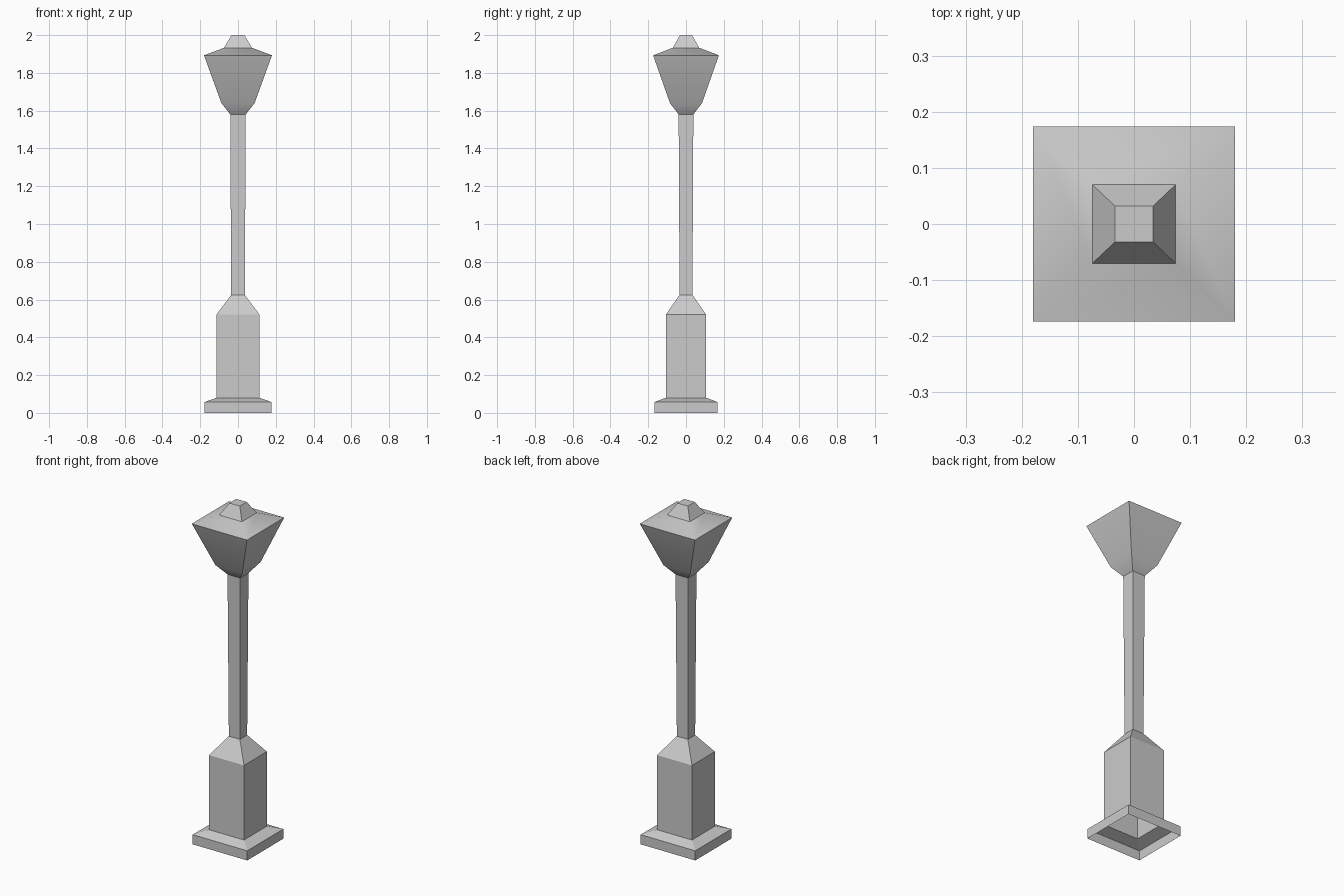
import bpy
import bmesh
import math

cube = bpy.data.objects.get("Cube")
if cube:
    bpy.data.objects.remove(cube)

# One plain grey for the whole lamp post
grey = bpy.data.materials.new("plain_grey")
grey.use_nodes = True
colour = (0.6, 0.6, 0.6, 1)
grey.diffuse_color = colour
grey.node_tree.nodes["Principled BSDF"].inputs["Base Color"].default_value = colour


def square_stack(name, rings, cap_top=False, smooth_angle=0):
    """Join rectangular rings (half x, half y, z) into an open shell."""
    bm = bmesh.new()
    loops = []
    for hx, hy, z in rings:
        corners = ((-1, -1), (1, -1), (1, 1), (-1, 1))
        loops.append([bm.verts.new((sx * hx, sy * hy, z)) for sx, sy in corners])
    for low, high in zip(loops, loops[1:]):
        for i in range(4):
            j = (i + 1) % 4
            bm.faces.new((low[i], low[j], high[j], high[i]))
    if cap_top:
        bm.faces.new(loops[-1])
    mesh = bpy.data.meshes.new(name)
    bm.to_mesh(mesh)
    bm.free()
    mesh.materials.append(grey)
    obj = bpy.data.objects.new(name, mesh)
    bpy.context.collection.objects.link(obj)
    if smooth_angle:
        bpy.ops.object.select_all(action="DESELECT")
        obj.select_set(True)
        bpy.context.view_layer.objects.active = obj
        bpy.ops.object.shade_smooth_by_angle(angle=math.radians(smooth_angle))
    return obj


# Hollow plinth, pedestal and sloped shoulder, open underneath
square_stack("pedestal", [
    (0.178, 0.168, 0), (0.178, 0.168, 0.057), (0.114, 0.107, 0.08),
    (0.114, 0.107, 0.52), (0.036, 0.034, 0.625)])

# Slender post, slightly wider at the top
square_stack("post", [(0.036, 0.034, 0.625), (0.041, 0.039, 1.58)])

# Flared lantern with its collar and shallow roof
square_stack("lantern", [
    (0.041, 0.039, 1.58), (0.088, 0.085, 1.64),
    (0.18, 0.174, 1.893), (0.074, 0.07, 1.933)], smooth_angle=40)

# Tapered finial
square_stack("finial", [(0.074, 0.07, 1.933), (0.034, 0.032, 2)], cap_top=True)
